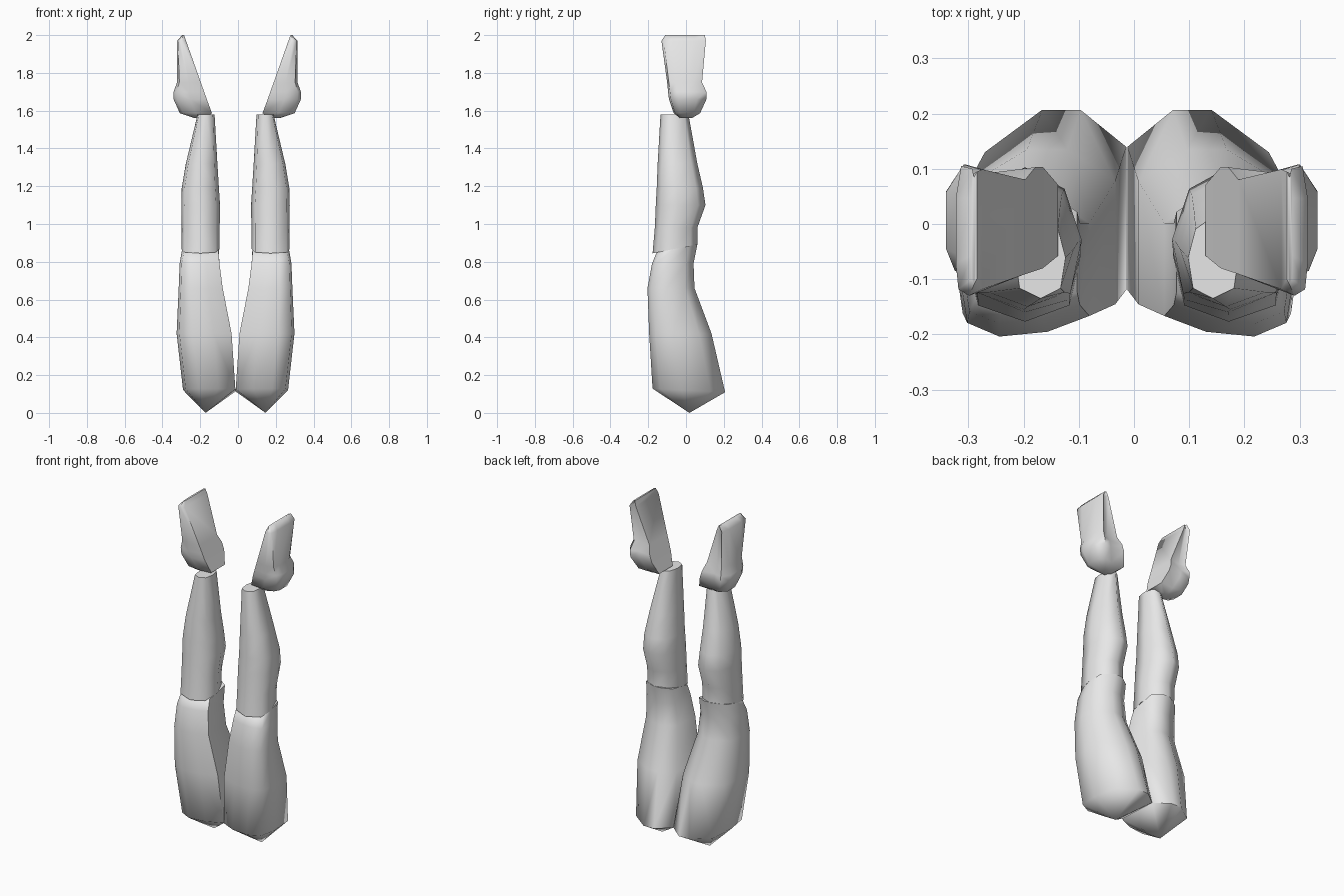
import bpy
import bmesh
import math

default_cube = bpy.data.objects.get("Cube")
if default_cube:
    bpy.data.objects.remove(default_cube, do_unlink=True)

grey = bpy.data.materials.new("plain_grey")
grey.use_nodes = True
colour = (0.8, 0.8, 0.8, 1)
grey.diffuse_color = colour
grey.node_tree.nodes["Principled BSDF"].inputs["Base Color"].default_value = colour


def loft_part(name, profile, rings, side, centre, sharp_angle):
    """Skin a cross-section through rings of (z, x min, x max, y min, y max, slope)."""
    bm = bmesh.new()
    loops = []
    for z, x_in, x_out, y_front, y_back, slope in rings:
        loop = []
        for u, v in profile:
            x = (x_in + x_out) / 2 + u * (x_out - x_in) / 2
            y = (y_front + y_back) / 2 + v * (y_back - y_front) / 2
            if side < 0:
                x = 2 * centre - x
            loop.append(bm.verts.new((x, y, z + slope * y)))
        loops.append(loop)
    count = len(profile)
    for lower, upper in zip(loops, loops[1:]):
        for i in range(count):
            j = (i + 1) % count
            bm.faces.new((lower[i], lower[j], upper[j], upper[i]))
    # Close the ends, unless the end ring is a single point
    for loop, ring in ((loops[0], rings[0]), (loops[-1], rings[-1])):
        if ring[1] != ring[2]:
            bm.faces.new(loop)
    bmesh.ops.remove_doubles(bm, verts=bm.verts, dist=0.0005)
    bmesh.ops.recalc_face_normals(bm, faces=bm.faces)
    mesh = bpy.data.meshes.new(name)
    bm.to_mesh(mesh)
    bm.free()
    mesh.materials.append(grey)
    for polygon in mesh.polygons:
        polygon.use_smooth = True
    mesh.set_sharp_from_angle(angle=math.radians(sharp_angle))
    part = bpy.data.objects.new(name, mesh)
    bpy.context.collection.objects.link(part)
    return part


# Cross-sections: first value runs inward to outward, second front to back
thigh_profile = [(-1, -.7), (-.35, -.93), (.4, -1), (.9, -.8), (1, -.2),
                 (.85, .6), (.1, 1), (-.4, 1), (-1, .65)]
shin_profile = [(-.8, -.75), (0, -1), (.85, -.75), (1, -.1),
                (.7, .7), (0, 1), (-.7, .7), (-1, 0)]
foot_profile = [(-1, -.9), (0, -1), (.8, -.9), (1, -.5),
                (1, .5), (.6, 1), (0, .85), (-1, .95)]

# Thigh: pointed underside, widest low down, narrowing to the knee
thigh_rings = [
    (0, .146, .146, .018, .018, 0),
    (.12, -.012, .265, -.177, .207, -.05),
    (.42, .008, .299, -.195, .135, 0),
    (.66, .055, .288, -.204, .045, 0),
    (.79, .072, .283, -.18, .04, 0),
    (.88, .077, .27, -.156, .06, .2),
]
# Shin: slanted knee joint, calf bulge, slim ankle
shin_rings = [
    (.88, .071, .272, -.177, .06, .2),
    (.98, .071, .272, -.165, .06, 0),
    (1.1, .069, .274, -.16, .103, 0),
    (1.19, .075, .272, -.155, .09, 0),
    (1.32, .083, .25, -.15, .06, 0),
    (1.58, .098, .188, -.135, .013, 0),
]
# Foot: rounded heel under a wedge with a flat inner face
foot_rings = [
    (1.56, .165, .22, -.03, .03, 0),
    (1.587, .13, .3, -.065, .075, 0),
    (1.66, .157, .333, -.09, .108, 0),
    (1.7, .171, .333, -.095, .108, 0),
    (1.75, .189, .315, -.1, .085, 0),
    (1.97, .267, .315, -.13, .105, 0),
    (2, .277, .287, -.11, .1, 0),
]

for label, side in (("left", 1), ("right", -1)):
    loft_part(label + "_thigh", thigh_profile, thigh_rings, side, -.013, 65)
    loft_part(label + "_shin", shin_profile, shin_rings, side, -.013, 65)
    loft_part(label + "_foot", foot_profile, foot_rings, side, -.004, 60)
